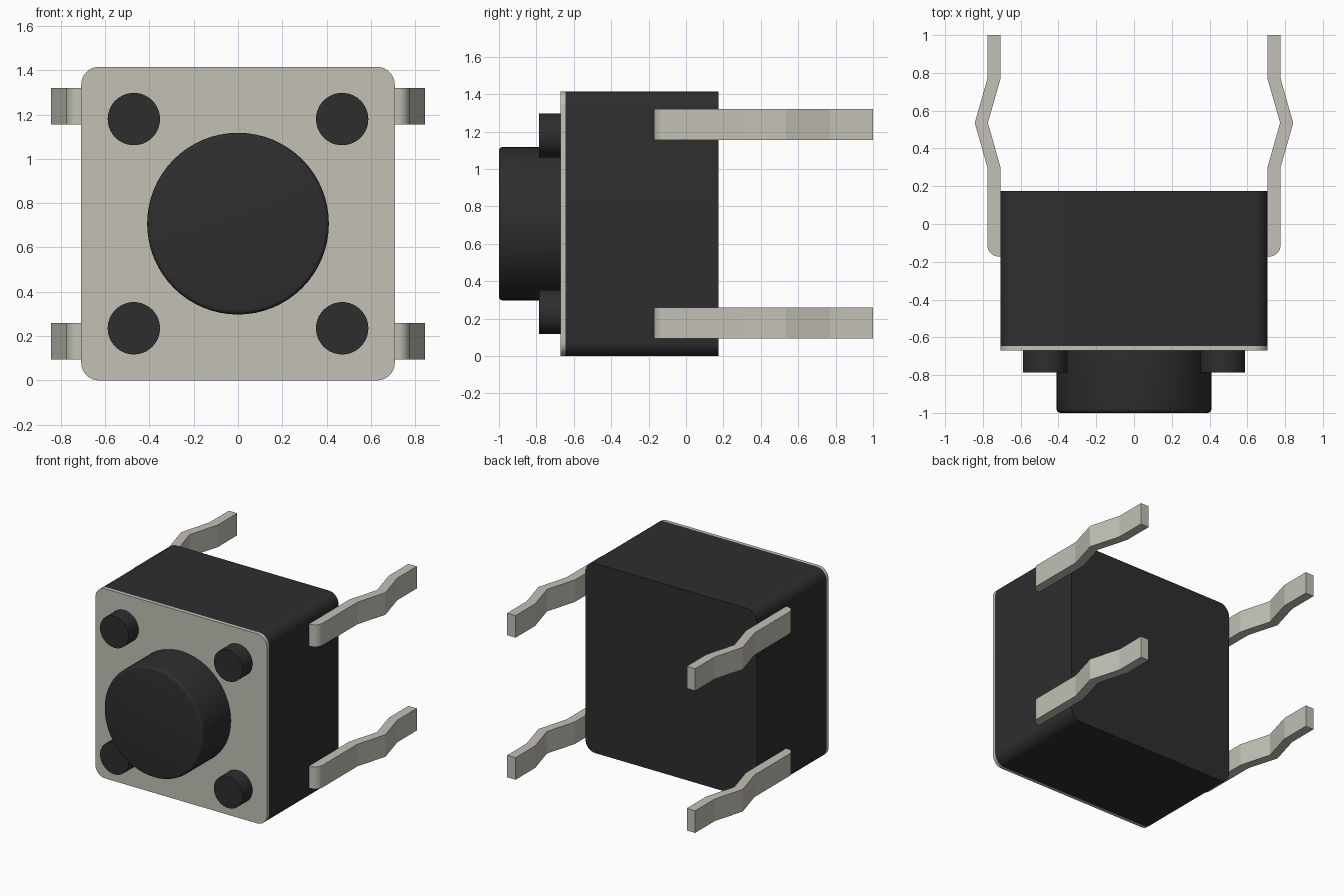
import bpy, bmesh, math
from mathutils import Matrix, Vector

old = bpy.data.objects.get("Cube")
if old:
    bpy.data.objects.remove(old, do_unlink=True)


def material(name, rgb):
    m = bpy.data.materials.new(name)
    m.use_nodes = True
    m.diffuse_color = (*rgb, 1)
    m.node_tree.nodes["Principled BSDF"].inputs["Base Color"].default_value = (*rgb, 1)
    return m


black = material("black plastic", (0.027, 0.027, 0.027))
metal = material("pale metal", (0.54, 0.53, 0.46))

MID = 0.7075   # height of the button centre
HALF = 0.7075  # half the width of the square case


def extrude(name, points, depth, mat, smooth=True):
    """Closed prism from a planar outline, pushed along the depth vector."""
    bm = bmesh.new()
    face = bm.faces.new([bm.verts.new(p) for p in points])
    moved = bmesh.ops.extrude_face_region(bm, geom=[face])["geom"]
    bmesh.ops.translate(bm, vec=depth,
                        verts=[g for g in moved if isinstance(g, bmesh.types.BMVert)])
    bmesh.ops.recalc_face_normals(bm, faces=bm.faces)
    return finish(name, bm, mat, smooth)


def finish(name, bm, mat, smooth=True):
    mesh = bpy.data.meshes.new(name)
    bm.to_mesh(mesh)
    bm.free()
    mesh.materials.append(mat)
    obj = bpy.data.objects.new(name, mesh)
    bpy.context.collection.objects.link(obj)
    if smooth:
        bpy.ops.object.select_all(action="DESELECT")
        obj.select_set(True)
        bpy.context.view_layer.objects.active = obj
        bpy.ops.object.shade_smooth_by_angle(angle=math.radians(35))
    return obj


def arc(cx, cz, r, start, steps=8):
    """Quarter circle from the start angle in degrees."""
    angles = [math.radians(start + 90 * i / steps) for i in range(steps + 1)]
    return [(cx + r * math.cos(a), cz + r * math.sin(a)) for a in angles]


def rounded_square(half, r):
    c = half - r
    corners = [(c, c), (-c, c), (-c, -c), (c, -c)]
    return [p for i, (x, z) in enumerate(corners) for p in arc(x, z, r, 90 * i)]


def cylinder(name, x, z, r, front, back, edge=0.0):
    """Round post along y, with an optional rounded front rim."""
    bm = bmesh.new()
    place = Matrix.Translation((x, (front + back) / 2, z)) @ Matrix.Rotation(math.pi / 2, 4, "X")
    bmesh.ops.create_cone(bm, cap_ends=True, segments=64, radius1=r, radius2=r,
                          depth=back - front, matrix=place)
    if edge:
        rim = [e for e in bm.edges if all(v.co.y < front + 0.001 for v in e.verts)]
        bmesh.ops.bevel(bm, geom=rim, offset=edge, segments=4, profile=0.5, affect="EDGES")
    return finish(name, bm, black)


# Case and front plate share one rounded outline
outline = rounded_square(HALF, 0.08)
extrude("case", [(x, -0.645, MID + z) for x, z in outline], Vector((0, 0.82, 0)), black)
extrude("front_plate", [(x, -0.67, MID + z) for x, z in outline], Vector((0, 0.025, 0)), metal)

# Push button and four corner pegs
cylinder("button", 0, MID, 0.41, -1.0, -0.66, edge=0.02)
for side, sx in (("left", 1), ("right", -1)):
    for level, sz in (("upper", 1), ("lower", -1)):
        cylinder(f"{level}_{side}_peg", sx * 0.47, MID + sz * 0.472, 0.118, -0.787, -0.66)

        # Bent strip leg with a rounded front corner
        inner, outer, bulge = 0.7065, 0.776, 0.067
        bends = [(0, 0.30), (bulge, 0.535), (0, 0.77), (0, 1.0)]
        profile = [(inner, -0.172)] + arc(outer - 0.06, -0.112, 0.06, -90)
        profile += [(outer + b, y) for b, y in bends]
        profile += [(inner + b, y) for b, y in reversed(bends)]
        bottom = MID + sz * 0.53 - 0.0825
        extrude(f"{level}_{side}_leg", [(sx * x, y, bottom) for x, y in profile],
                Vector((0, 0, 0.165)), metal, smooth=False)
